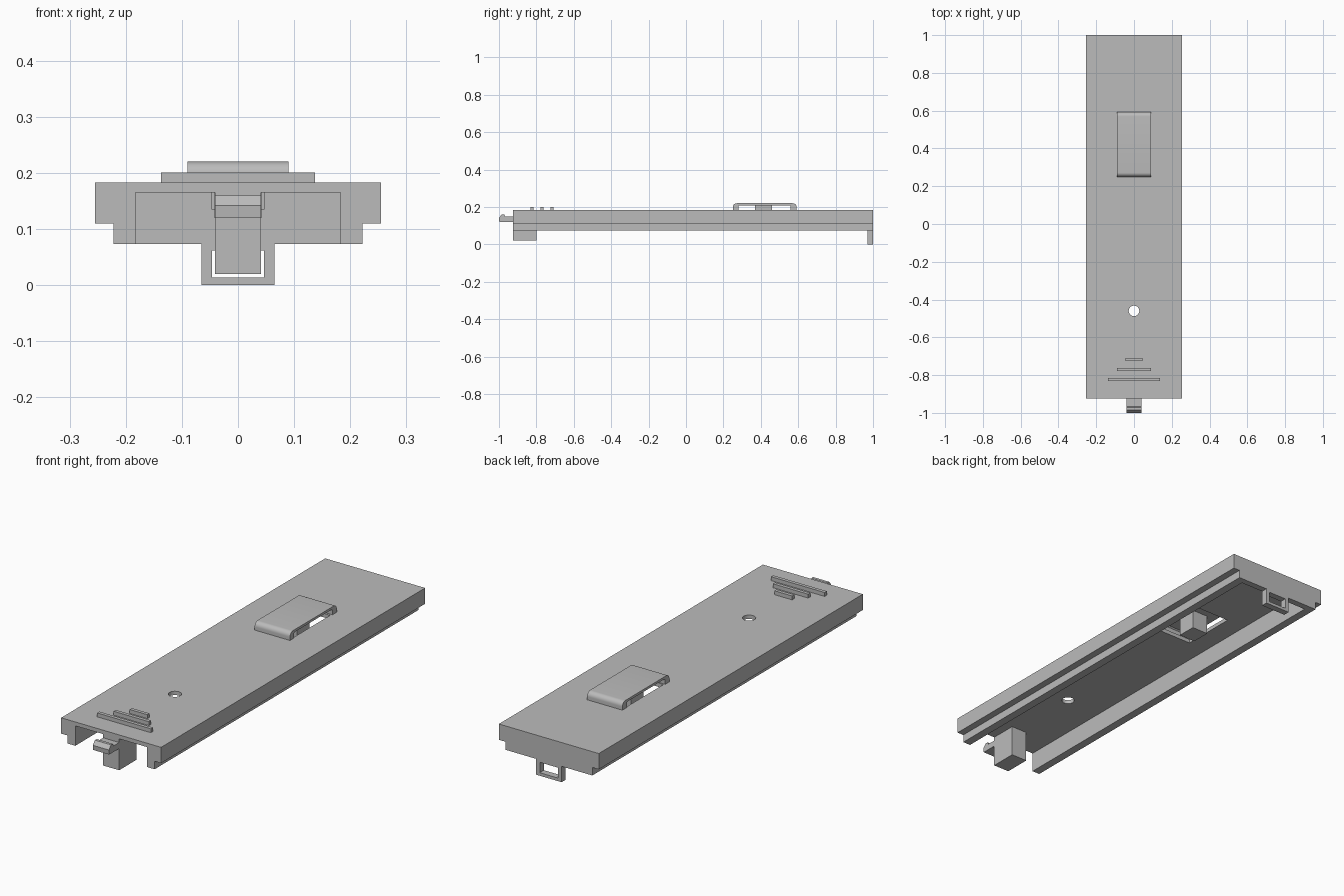
import bpy, bmesh, math
from mathutils import Vector

cube = bpy.data.objects.get("Cube")
if cube:
    bpy.data.objects.remove(cube, do_unlink=True)

grey = bpy.data.materials.new("plain grey")
grey.use_nodes = True
grey.diffuse_color = (0.5, 0.5, 0.5, 1)
grey.node_tree.nodes["Principled BSDF"].inputs["Base Color"].default_value = (0.5, 0.5, 0.5, 1)


def prism(name, points, axis, lo, hi):
    """Extrude a 2D profile along axis; points use the other two axes in order."""
    bm = bmesh.new()
    verts = []
    for p in points:
        co = list(p)
        co.insert(axis, lo)
        verts.append(bm.verts.new(co))
    face = bm.faces.new(verts)
    extruded = bmesh.ops.extrude_face_region(bm, geom=[face])["geom"]
    move = Vector((0, 0, 0))
    move[axis] = hi - lo
    bmesh.ops.translate(bm, vec=move, verts=[g for g in extruded if isinstance(g, bmesh.types.BMVert)])
    bmesh.ops.recalc_face_normals(bm, faces=bm.faces)
    mesh = bpy.data.meshes.new(name)
    bm.to_mesh(mesh)
    bm.free()
    mesh.materials.append(grey)
    obj = bpy.data.objects.new(name, mesh)
    bpy.context.collection.objects.link(obj)
    return obj


def box(name, half_x, y0, y1, z0, z1):
    return prism(name, [(y0, z0), (y1, z0), (y1, z1), (y0, z1)], 0, -half_x, half_x)


def arc(cx, cy, r, start, end, steps):
    angles = [math.radians(start + (end - start) * i / steps) for i in range(steps + 1)]
    return [(cx + r * math.cos(a), cy + r * math.sin(a)) for a in angles]


def cut(obj, cutters):
    """Subtract the cutters, then bake the result and drop them."""
    for c in cutters:
        c.hide_render = True
        mod = obj.modifiers.new("cut", "BOOLEAN")
        mod.operation = "DIFFERENCE"
        mod.solver = "EXACT"
        mod.object = c
    bpy.context.view_layer.update()
    graph = bpy.context.evaluated_depsgraph_get()
    baked = bpy.data.meshes.new_from_object(obj.evaluated_get(graph))
    obj.modifiers.clear()
    obj.data = baked
    for c in cutters:
        bpy.data.objects.remove(c, do_unlink=True)


def smooth(obj):
    bpy.ops.object.select_all(action="DESELECT")
    obj.select_set(True)
    bpy.context.view_layer.objects.active = obj
    bpy.ops.object.shade_smooth_by_angle(angle=math.radians(35))


FRONT, BACK, TOP, CEILING, FOOT = -0.925, 1.0, 0.183, 0.165, 0.073

# Stepped cover plate with a channel underneath, open at the front
half = [(0.222, FOOT), (0.222, 0.11), (0.255, 0.11), (0.255, TOP)]
cover = prism("cover_plate", half + [(-x, z) for x, z in reversed(half)], 1, FRONT, BACK)
cut(cover, [
    box("channel_cutter", 0.183, FRONT - 0.1, 0.97, FOOT - 0.1, CEILING),
    prism("hole_cutter", arc(0, -0.46, 0.028, 0, 348.75, 31), 2, 0.1, 0.3),
    box("window_cutter", 0.085, 0.285, 0.55, 0.1, 0.3),
    box("catch_cutter", 0.046, 0.95, 0.99, 0.135, CEILING),
])
smooth(cover)

# Three grip ridges, shrinking towards the middle
for i, (y, half_x) in enumerate([(-0.823, 0.137), (-0.77, 0.09), (-0.717, 0.045)]):
    box(f"grip_ridge_{i + 1}", half_x, y - 0.008, y + 0.008, TOP - 0.002, 0.201)

# Raised bridge over the window, with rounded ends
Y0, Y1, ZT, R = 0.25, 0.592, 0.22, 0.022
outer = [(Y0, TOP)] + arc(Y0 + R, ZT - R, R, 180, 90, 8)
outer += arc(Y1 - R, ZT - R, R, 90, 0, 8) + [(Y1, TOP)]
inner = [(0.56, TOP), (0.56, 0.204), (0.554, 0.209), (0.286, 0.209), (0.28, 0.204), (0.28, TOP)]
smooth(prism("bridge", outer + inner, 0, -0.09, 0.09))

# Block hanging from the bridge through the window
box("hanging_block", 0.042, 0.37, 0.46, 0.12, 0.211)

# Front latch: block under the ceiling and a barbed hook
box("latch_block", 0.041, FRONT, -0.8, 0.02, CEILING + 0.001)
hook = [(FRONT + 0.002, 0.12), (-0.998, 0.12), (-1, 0.142), (-0.985, 0.16),
        (-0.972, 0.16), (-0.966, 0.148), (FRONT + 0.002, 0.148)]
prism("latch_hook", hook, 0, -0.041, 0.041)

# Rear loop that receives a neighbouring latch
loop = box("rear_loop", 0.065, 0.97, BACK, 0, FOOT + 0.001)
cut(loop, [box("loop_cutter", 0.046, 0.9, 1.1, 0.014, 0.062)])
